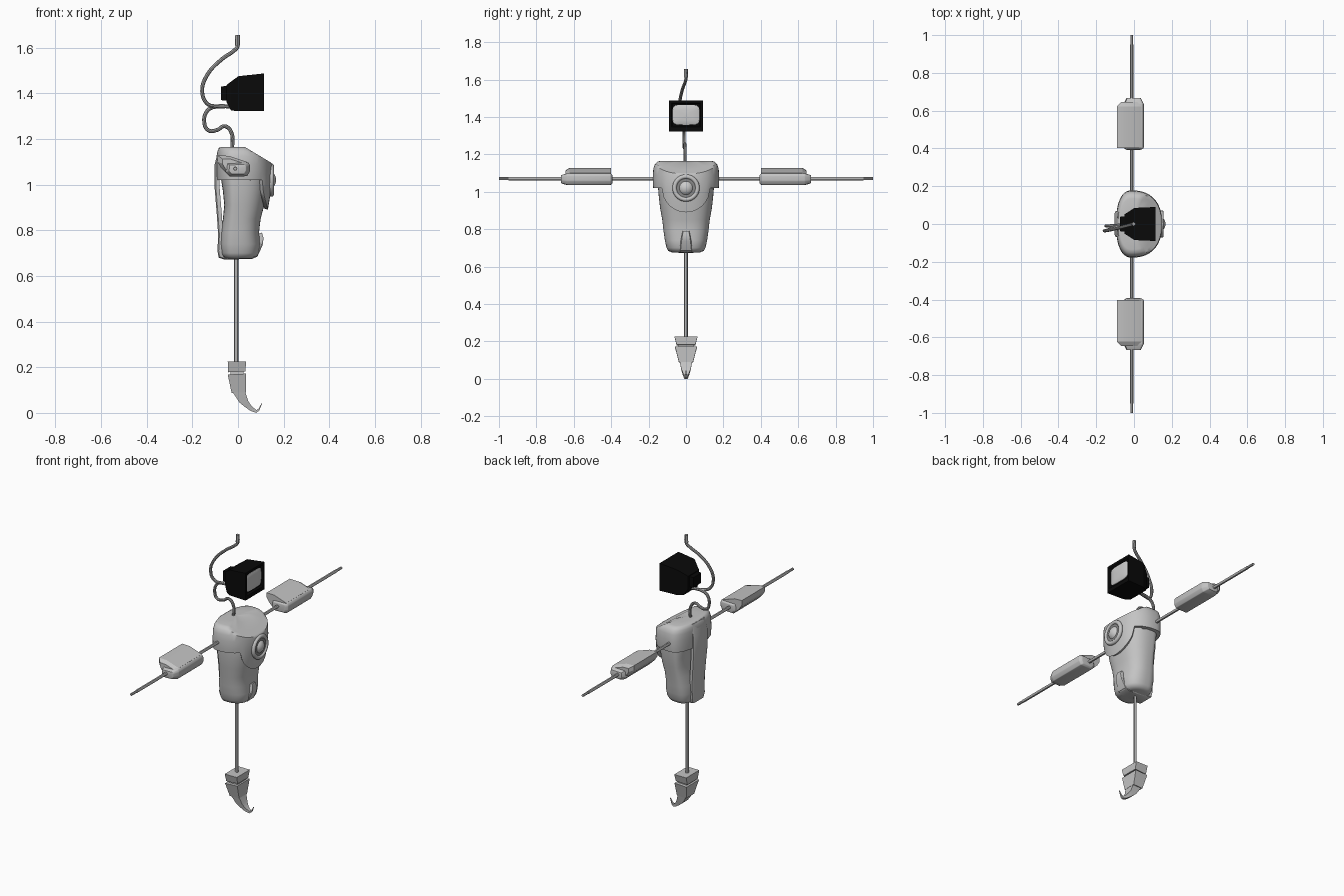
import bpy, bmesh, math
from mathutils import Vector

if "Cube" in bpy.data.objects:
    bpy.data.objects.remove(bpy.data.objects["Cube"])


def material(name, v):
    m = bpy.data.materials.new(name)
    m.diffuse_color = (v, v, v, 1)
    m.use_nodes = True
    m.node_tree.nodes["Principled BSDF"].inputs["Base Color"].default_value = m.diffuse_color
    return m


SHELL = material("shell grey", 0.55)
ROD = material("rod grey", 0.45)
CABLE = material("cable grey", 0.36)
GROOVE = material("groove grey", 0.25)
BLACK = material("housing black", 0.003)
SCREEN = material("screen grey", 0.6)


def finish(ob, mat, angle=30):
    if not ob.data.materials:
        ob.data.materials.append(mat)
    bpy.ops.object.select_all(action='DESELECT')
    ob.select_set(True)
    bpy.context.view_layer.objects.active = ob
    if ob.type == 'CURVE':
        bpy.ops.object.convert(target='MESH')
        ob = bpy.context.object
    if angle:
        bpy.ops.object.shade_smooth_by_angle(angle=math.radians(angle))
    return ob


def loft(name, rings, mat, angle=30, bevel=0):
    """Skin a list of equal-length closed rings and cap both ends."""
    bm = bmesh.new()
    vs = [[bm.verts.new(p) for p in r] for r in rings]
    n = len(rings[0])
    for a, b in zip(vs, vs[1:]):
        for i in range(n):
            j = (i + 1) % n
            bm.faces.new((a[i], a[j], b[j], b[i]))
    bm.faces.new(vs[0])
    bm.faces.new(vs[-1])
    bmesh.ops.recalc_face_normals(bm, faces=bm.faces[:])
    if bevel:
        bmesh.ops.bevel(bm, geom=bm.edges[:], offset=bevel, segments=2,
                        affect='EDGES', profile=0.5)
    me = bpy.data.meshes.new(name)
    bm.to_mesh(me)
    bm.free()
    ob = bpy.data.objects.new(name, me)
    bpy.context.collection.objects.link(ob)
    return finish(ob, mat, angle)


def rod(name, a, b, r, mat, sides=12):
    a, b = Vector(a), Vector(b)
    q = (b - a).to_track_quat('Z', 'Y')
    ring = [q @ Vector((r * math.cos(t), r * math.sin(t), 0))
            for t in [2 * math.pi * i / sides for i in range(sides)]]
    return loft(name, [[a + p for p in ring], [b + p for p in ring]], mat)


def cable(name, pts, r, mat):
    cu = bpy.data.curves.new(name, 'CURVE')
    cu.dimensions = '3D'
    cu.bevel_depth, cu.bevel_resolution, cu.resolution_u = r, 2, 5
    cu.use_fill_caps = True
    sp = cu.splines.new('BEZIER')
    sp.bezier_points.add(len(pts) - 1)
    for bp, p in zip(sp.bezier_points, pts):
        bp.co = p
        bp.handle_left_type = bp.handle_right_type = 'AUTO'
    ob = bpy.data.objects.new(name, cu)
    bpy.context.collection.objects.link(ob)
    return finish(ob, mat, 40)


def superpoint(t, xb, xf, hy, n, cx=-0.012):
    """Egg-like outline with separate back and front depths."""
    c, s = math.cos(t), math.sin(t)
    rx = (xf - cx) if c > 0 else (cx - xb)
    return (cx + rx * math.copysign(abs(c) ** (2 / n), c),
            hy * math.copysign(abs(s) ** (2 / n), s))


N = 64
ANG = [2 * math.pi * i / N for i in range(N)]

# lower torso: height, back, front, half width
TORSO = [(0.676, -0.05, 0.06, 0.075), (0.683, -0.067, 0.082, 0.095),
         (0.70, -0.075, 0.092, 0.104), (0.74, -0.079, 0.097, 0.113),
         (0.79, -0.076, 0.092, 0.12), (0.85, -0.066, 0.099, 0.127),
         (0.91, -0.06, 0.115, 0.138), (0.97, -0.066, 0.124, 0.145),
         (1.03, -0.075, 0.13, 0.15), (1.08, -0.08, 0.12, 0.15)]
loft("torso", [[(*superpoint(t, xb, xf, hy, 2.6), z) for t in ANG]
               for z, xb, xf, hy in TORSO], SHELL, 50)


# chest shell, dipping at the front around the round lens
def chest_row(scale, k=None, z=None):
    ring = []
    for t in ANG:
        x, y = superpoint(t, -0.095, 0.148, 0.177, 2.35)
        zb = 1.02
        if x > 0 and abs(y) < 0.13:
            zb -= math.sqrt(0.13 ** 2 - y * y)
        zz = zb + (1.09 - zb) * k if z is None else z
        x, y = -0.012 + (x + 0.012) * scale, y * scale
        x -= max(0, 1.0 - zz) * 0.14
        zz = min(zz, 1.165 - max(0, x - 0.03) * 0.6)
        ring.append((x, y, zz))
    return ring


loft("chest_shell",
     [chest_row(0.88, k=0.03), chest_row(0.99, k=0), chest_row(1, k=0.3),
      chest_row(1.005, k=0.65), chest_row(1, k=1), chest_row(0.985, z=1.125),
      chest_row(0.94, z=1.147), chest_row(0.86, z=1.161),
      chest_row(0.76, z=1.165), chest_row(0.4, z=1.165), chest_row(0.05, z=1.165)],
     SHELL, 40)

# back strip that wraps below the torso and ends as a front tab
STRIP = [(-0.085, 1.16, 0.065), (-0.102, 1.09, 0.068), (-0.102, 0.98, 0.066),
         (-0.093, 0.87, 0.062), (-0.087, 0.78, 0.06), (-0.09, 0.71, 0.058),
         (-0.085, 0.68, 0.052), (-0.06, 0.672, 0.046), (0.06, 0.674, 0.037),
         (0.085, 0.685, 0.034), (0.108, 0.735, 0.028), (0.112, 0.765, 0.023),
         (0.105, 0.79, 0.018)]
rings = []
for i, (x, z, h) in enumerate(STRIP):
    a, b = STRIP[max(i - 1, 0)], STRIP[min(i + 1, len(STRIP) - 1)]
    d = Vector((b[0] - a[0], b[1] - a[1])).normalized() * 0.022
    ix, iz = x - d.y, z + d.x
    rings.append([(x, -h * 0.85, z), (x, h * 0.85, z), ((x * 3 + ix) / 4, h, (z * 3 + iz) / 4),
                  (ix, h, iz), (ix, -h, iz), ((x * 3 + ix) / 4, -h, (z * 3 + iz) / 4)])
loft("back_strip", rings, SHELL, 35)

# chest lens: collar, groove and ball
bpy.ops.mesh.primitive_torus_add(major_radius=0.061, minor_radius=0.012, major_segments=40,
                                 minor_segments=10, location=(0.146, 0, 1.02),
                                 rotation=(0, math.pi / 2, 0))
bpy.context.object.name = "lens_collar"
finish(bpy.context.object, SHELL, 60)
rod("lens_groove", (0.12, 0, 1.02), (0.15, 0, 1.02), 0.058, GROOVE, 40)
bpy.ops.mesh.primitive_uv_sphere_add(segments=32, ring_count=16, radius=0.046,
                                     location=(0.121, 0, 1.02))
bpy.context.object.name = "lens_ball"
finish(bpy.context.object, SCREEN, 60)

# arms: rods, pods and raised panels, mirrored in y
POD = [(-0.05, 1.095), (0.045, 1.098), (0.052, 1.085), (0.052, 1.058),
       (0.04, 1.037), (-0.035, 1.035), (-0.055, 1.055)]
PANEL = [(-0.09, 1.128), (-0.04, 1.126), (0.04, 1.099), (0.03, 1.08),
         (-0.05, 1.05), (-0.075, 1.075), (-0.09, 1.1)]
for side, tag in ((1, "left"), (-1, "right")):
    rod(tag + "_arm_rod", (-0.012, side * 0.12, 1.07), (-0.012, side * 0.95, 1.07), 0.009, ROD)
    rod(tag + "_arm_tip", (-0.012, side * 0.95, 1.07), (-0.012, side, 1.07), 0.0075, ROD)

    def section(prof, y, s=1.0):
        return [(-0.005 + (x + 0.005) * s, side * y, 1.068 + (z - 1.068) * s) for x, z in prof]
    loft(tag + "_arm_pod", [section(POD, 0.393, 0.75), section(POD, 0.403),
                            section(POD, 0.635), section(POD, 0.668, 0.7)], SHELL, 30, 0.003)
    loft(tag + "_pod_panel", [section(PANEL, 0.402), section(PANEL, 0.622),
                              section(PANEL, 0.645, 0.75)], SHELL, 20)

# stem
rod("stem", (-0.007, 0, 0.2), (-0.007, 0, 0.7), 0.0095, ROD)


# foot: two tapered cups and a hooked claw, each section back and front point + half width
def foot(name, secs):
    loft(name, [[(bx, -h, bz), (fx, -h, fz), (fx, h, fz), (bx, h, bz)]
                for bx, bz, fx, fz, h in secs], SHELL, 20)


foot("ankle_cup", [(-0.045, 0.225, 0.035, 0.225, 0.062), (-0.043, 0.178, 0.033, 0.182, 0.05)])
foot("ankle_link", [(-0.033, 0.185, 0.025, 0.185, 0.04), (-0.033, 0.165, 0.025, 0.165, 0.04)])
foot("foot_block", [(-0.045, 0.168, 0.036, 0.172, 0.059), (-0.028, 0.088, 0.034, 0.09, 0.038)])
foot("claw", [(-0.024, 0.092, 0.032, 0.092, 0.034), (0.005, 0.047, 0.045, 0.052, 0.025),
              (0.03, 0.026, 0.054, 0.038, 0.019), (0.055, 0.009, 0.064, 0.025, 0.013),
              (0.08, 0.0, 0.081, 0.013, 0.008), (0.093, 0.01, 0.09, 0.018, 0.005),
              (0.106, 0.042, 0.104, 0.043, 0.002)])

# monitor housing: depth, half width, bottom, top
HEAD = [(-0.075, 0.038, 1.37, 1.43), (-0.05, 0.04, 1.368, 1.432), (-0.05, 0.052, 1.36, 1.437),
        (-0.03, 0.064, 1.324, 1.452), (0.002, 0.085, 1.323, 1.475), (0.113, 0.09, 1.322, 1.487),
        (0.113, 0.078, 1.345, 1.474), (0.103, 0.073, 1.352, 1.468)]
loft("monitor_housing", [[(x, -h, a), (x, h, a), (x, h, b), (x, -h, b)]
                         for x, h, a, b in HEAD], BLACK, 0)

# bulging screen
loft("screen", [[(x, *(Vector(superpoint(t, -0.073 * s, 0.073 * s, 0.054 * s, 5, 0))
                       + Vector((0, 1.411)))) for t in ANG]
                for x, s in ((0.1, 1), (0.105, 0.98), (0.108, 0.85), (0.11, 0.5), (0.111, 0.1))],
     SCREEN, 50)

# cables
cable("upper_cable", [(-0.002, 0, 1.655), (-0.002, 0, 1.605), (-0.02, -0.005, 1.585),
                      (-0.07, -0.018, 1.55), (-0.135, -0.033, 1.48), (-0.157, -0.036, 1.41),
                      (-0.135, -0.03, 1.355), (-0.095, -0.015, 1.343), (-0.02, 0, 1.345)],
      0.0085, CABLE)
cable("neck_cable", [(-0.03, 0, 1.342), (-0.095, -0.008, 1.342), (-0.133, -0.01, 1.325),
                     (-0.148, -0.01, 1.275), (-0.13, -0.01, 1.238), (-0.09, -0.008, 1.24),
                     (-0.06, -0.006, 1.256), (-0.032, -0.005, 1.235), (-0.025, -0.005, 1.15)],
      0.0085, CABLE)
rod("cable_plug", (-0.003, 0, 1.61), (-0.002, 0, 1.655), 0.01, CABLE)
